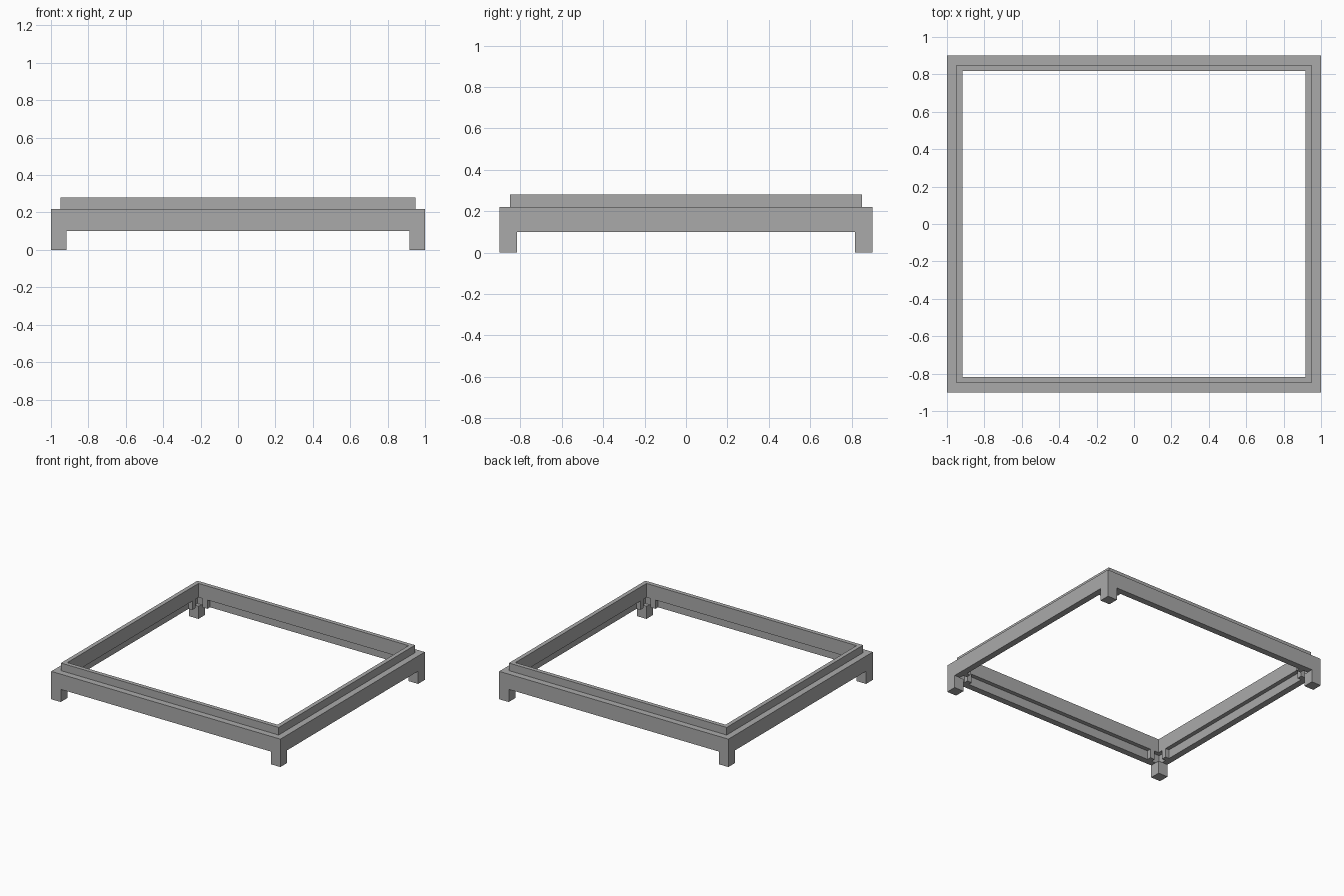
import bpy
import bmesh

if "Cube" in bpy.data.objects:
    bpy.data.objects.remove(bpy.data.objects["Cube"], do_unlink=True)

HX, HY = 1.0, 0.9          # half width and half depth
WALL, INSET = 0.05, 0.083  # skirt thickness, total rim depth
BASE, LIP, STEP, TOP = 0.10, 0.17, 0.22, 0.28

grey = bpy.data.materials.new("mid_grey")
grey.use_nodes = True
colour = (0.4, 0.4, 0.4, 1)
grey.diffuse_color = colour
grey.node_tree.nodes["Principled BSDF"].inputs["Base Color"].default_value = colour


def finish(name, bm):
    bmesh.ops.recalc_face_normals(bm, faces=bm.faces)
    mesh = bpy.data.meshes.new(name)
    bm.to_mesh(mesh)
    bm.free()
    mesh.materials.append(grey)
    obj = bpy.data.objects.new(name, mesh)
    bpy.context.collection.objects.link(obj)
    return obj


def box(name, x, y, z):
    """Box between the given (low, high) ranges."""
    bm = bmesh.new()
    bmesh.ops.create_cube(bm, size=1)
    for v in bm.verts:
        v.co = [r[0] if c < 0 else r[1] for c, r in zip(v.co, (x, y, z))]
    return finish(name, bm)


# Stepped rim: one cross-section carried round the four mitred corners
profile = [(0, BASE), (0, STEP), (WALL, STEP), (WALL, TOP),
           (INSET, TOP), (INSET, LIP), (WALL, LIP), (WALL, BASE)]
bm = bmesh.new()
rings = [[bm.verts.new((sx * (HX - d), sy * (HY - d), z)) for d, z in profile]
         for sx, sy in ((-1, -1), (1, -1), (1, 1), (-1, 1))]
for i, ring in enumerate(rings):
    after = rings[(i + 1) % len(rings)]
    for j in range(len(profile)):
        k = (j + 1) % len(profile)
        bm.faces.new((ring[j], after[j], after[k], ring[k]))
finish("stepped_frame", bm)

# Corner feet, with a small spacer block under the lip on either side
for sx, side in ((-1, "right"), (1, "left")):
    for sy, end in ((-1, "front"), (1, "back")):
        def span(sign, low, high):
            return sorted((sign * low, sign * high))

        box(f"{end}_{side}_foot", span(sx, HX - INSET, HX),
            span(sy, HY - INSET, HY), (0, BASE))
        box(f"{end}_{side}_spacer_x", span(sx, 0.84, 0.88),
            span(sy, HY - INSET, HY - WALL), (BASE, LIP))
        box(f"{end}_{side}_spacer_y", span(sx, HX - INSET, HX - WALL),
            span(sy, 0.74, 0.78), (BASE, LIP))
